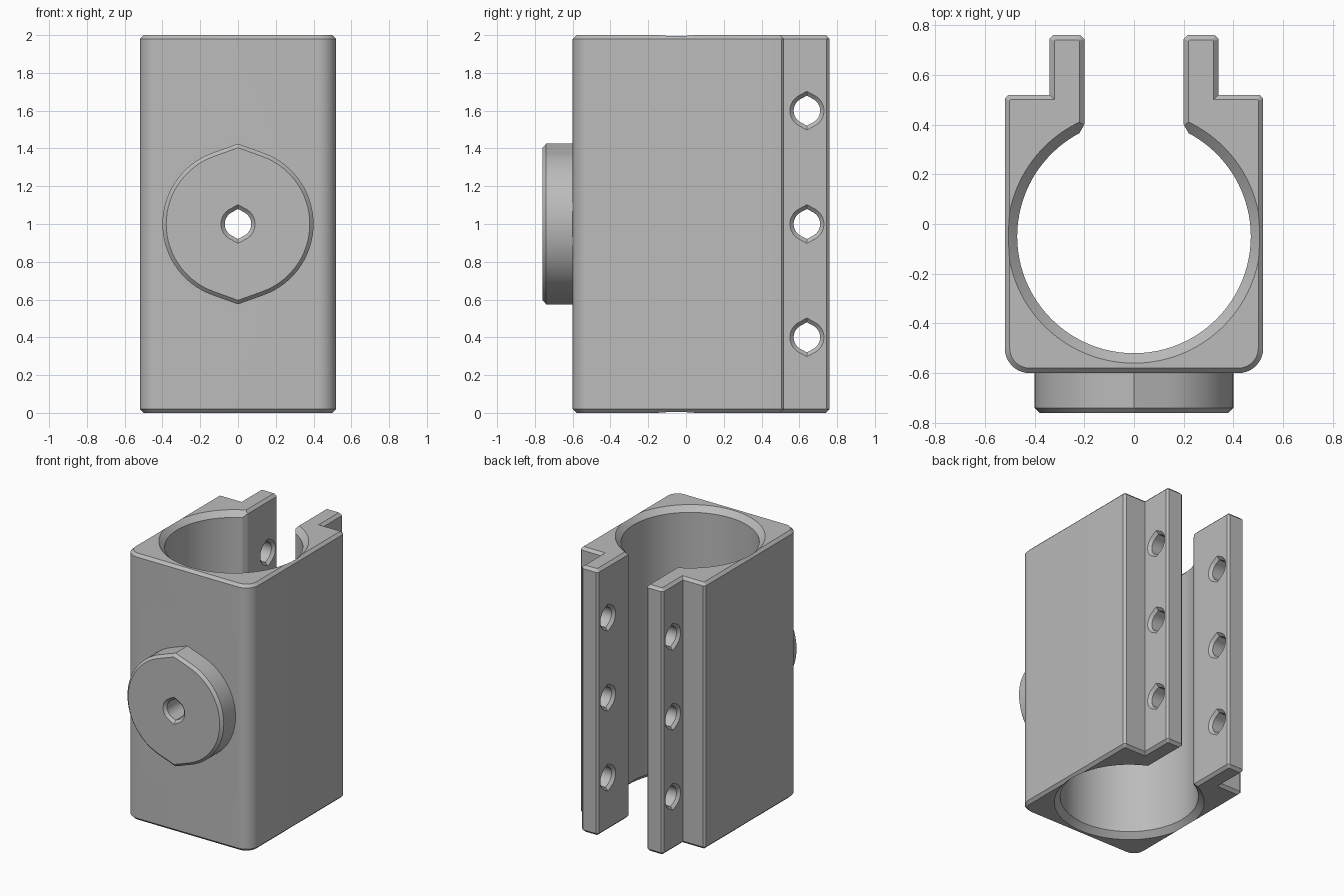
import bpy, bmesh, math
from mathutils import Vector

if "Cube" in bpy.data.objects:
    bpy.data.objects.remove(bpy.data.objects["Cube"])

grey = bpy.data.materials.new("plain grey")
grey.use_nodes = True
COLOUR = (0.5, 0.5, 0.5, 1)
grey.diffuse_color = COLOUR
grey.node_tree.nodes["Principled BSDF"].inputs["Base Color"].default_value = COLOUR


def loft(name, rings):
    """Closed solid through a list of matching point rings."""
    bm = bmesh.new()
    loops = [[bm.verts.new(p) for p in ring] for ring in rings]
    n = len(loops[0])
    for a, b in zip(loops, loops[1:]):
        for i in range(n):
            j = (i + 1) % n
            bm.faces.new((a[i], a[j], b[j], b[i]))
    bm.faces.new(loops[0][::-1])
    bm.faces.new(loops[-1])
    bmesh.ops.recalc_face_normals(bm, faces=bm.faces)
    mesh = bpy.data.meshes.new(name)
    bm.to_mesh(mesh)
    bm.free()
    mesh.materials.append(grey)
    obj = bpy.data.objects.new(name, mesh)
    bpy.context.collection.objects.link(obj)
    return obj


def inset(points, d):
    """Offset a counter-clockwise outline inward with mitred corners."""
    out = []
    for i, p in enumerate(points):
        e1 = (p - points[i - 1]).normalized()
        e2 = (points[(i + 1) % len(points)] - p).normalized()
        n1, n2 = Vector((-e1.y, e1.x)), Vector((-e2.y, e2.x))
        out.append(p + (n1 + n2) * d / (1 + n1.dot(n2)))
    return out


def pointed_circle(r, peak, steps=30):
    """Circle with a tangent point at its top and bottom."""
    a = math.acos(1 / peak)
    pts = []
    for side in (0, math.pi):
        pts.append((-r * peak * math.sin(side - math.pi), r * peak * math.cos(side)))
        for k in range(steps + 1):
            t = side + a + (math.pi - 2 * a) * k / steps
            pts.append((r * math.sin(t), r * math.cos(t)))
    return pts


def pointed_solid(name, axis, centre, stations, peak):
    """Pointed circles of given radius at stations along x or y."""
    u, z = centre
    rings = []
    for s, r in stations:
        pts = pointed_circle(r, peak)
        rings.append([(s, u + a, z + b) if axis == "x" else (u + a, s, z + b)
                      for a, b in pts])
    return loft(name, rings)


def combine(target, other, operation):
    mod = target.modifiers.new(other.name, "BOOLEAN")
    mod.operation, mod.solver, mod.object = operation, "EXACT", other
    bpy.context.view_layer.objects.active = target
    bpy.ops.object.modifier_apply(modifier=mod.name)
    bpy.data.objects.remove(other)


# Clamp body: half outline with rounded front corner, flange and slot, mirrored
W, FRONT, BACK, R, CH = 0.52, -0.6, 0.52, 0.1, 0.02
half = [Vector((W - R + R * math.sin(t), FRONT + R - R * math.cos(t)))
        for t in (math.pi / 2 * k / 10 for k in range(11))]
half += [Vector(p) for p in (
    (W, BACK - 0.015), (W - 0.015, BACK), (0.34, BACK), (0.34, 0.745),
    (0.325, 0.76), (0.215, 0.76), (0.2, 0.745), (0.2, 0.4), (0.25, 0.3125))]
outline = half + [Vector((-p.x, p.y)) for p in reversed(half)]
small = inset(outline, CH)
body = loft("clamp_body", [[(p.x, p.y, z) for p in ring] for ring, z in (
    (small, 0), (outline, CH), (outline, 2 - CH), (small, 2))])

# Round boss on the front
boss = pointed_solid("boss", "y", (0, 1),
                     [(-0.57, 0.4), (-0.74, 0.4), (-0.76, 0.38)], 1.0625)
combine(body, boss, "UNION")

# Main bore with countersunk ends
bore = loft("bore", [
    [(r * math.cos(t), r * math.sin(t) - 0.05, z)
     for t in (math.tau * k / 96 for k in range(96))]
    for z, r in ((-0.02, 0.53), (0.04, 0.47), (1.96, 0.47), (2.02, 0.53))])
combine(body, bore, "DIFFERENCE")

# Boss hole
hole = pointed_solid("boss_hole", "y", (0, 1),
                     [(-0.78, 0.11), (-0.74, 0.07), (-0.3, 0.07)], 1.14)
combine(body, hole, "DIFFERENCE")

# Bolt holes through both flanges, countersunk on each face
right_flange = [(0.18, 0.11), (0.22, 0.07), (0.32, 0.07), (0.36, 0.11)]
stations = [(-x, r) for x, r in reversed(right_flange)] + right_flange
for z in (0.4, 1.0, 1.6):
    combine(body, pointed_solid("bolt_hole", "x", (0.64, z), stations, 1.14), "DIFFERENCE")

# Smooth curved walls, keep edges sharp
bpy.ops.object.select_all(action="DESELECT")
body.select_set(True)
bpy.context.view_layer.objects.active = body
bpy.ops.object.shade_smooth_by_angle(angle=math.radians(20))
